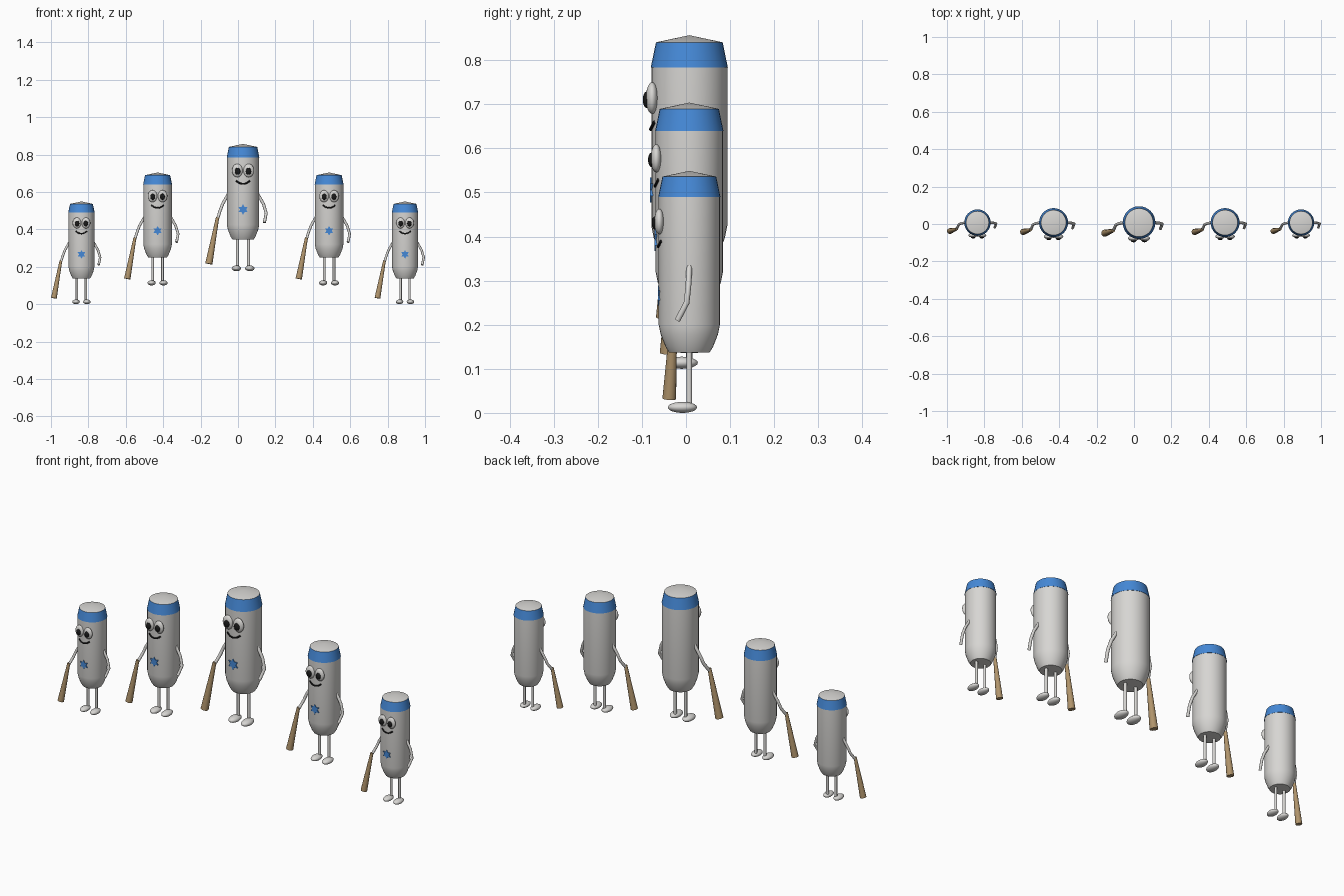
import bpy, bmesh
from math import pi, sin, cos
from mathutils import Vector

if "Cube" in bpy.data.objects:
    bpy.data.objects.remove(bpy.data.objects["Cube"], do_unlink=True)


def material(name, rgb):
    m = bpy.data.materials.new(name)
    m.use_nodes = True
    m.diffuse_color = (*rgb, 1)
    m.node_tree.nodes["Principled BSDF"].inputs["Base Color"].default_value = (*rgb, 1)
    return m


GREY = material("pale grey", (0.68, 0.67, 0.65))
BLUE = material("blue", (0.06, 0.25, 0.68))
BLACK = material("black", (0.01, 0.01, 0.01))
WOOD = material("brown wood", (0.44, 0.30, 0.15))

parts = []


def finish(name, bm, mat, angle=35):
    bmesh.ops.recalc_face_normals(bm, faces=bm.faces)
    mesh = bpy.data.meshes.new(name)
    bm.to_mesh(mesh)
    bm.free()
    mesh.materials.append(mat)
    ob = bpy.data.objects.new(name, mesh)
    bpy.context.collection.objects.link(ob)
    bpy.ops.object.select_all(action='DESELECT')
    ob.select_set(True)
    bpy.context.view_layer.objects.active = ob
    bpy.ops.object.shade_smooth_by_angle(angle=angle * pi / 180)
    parts.append(ob)
    return ob


def lathe(name, profile, mat, sides=32):
    """Spin (radius, z) points about the z axis."""
    bm = bmesh.new()
    verts = [bm.verts.new((r, 0, z)) for r, z in profile]
    edges = [bm.edges.new(p) for p in zip(verts, verts[1:])]
    bmesh.ops.spin(bm, geom=verts + edges, cent=(0, 0, 0), axis=(0, 0, 1),
                   angle=2 * pi, steps=sides, use_merge=True)
    bmesh.ops.remove_doubles(bm, verts=bm.verts, dist=1e-5)
    return finish(name, bm, mat)


def ellipsoid(name, centre, radii, mat):
    bm = bmesh.new()
    bmesh.ops.create_uvsphere(bm, u_segments=20, v_segments=12, radius=1)
    bmesh.ops.scale(bm, vec=radii, verts=bm.verts)
    bmesh.ops.translate(bm, vec=centre, verts=bm.verts)
    return finish(name, bm, mat, 60)


def tube(name, points, radii, mat, sides=12):
    """Sweep a capped circle of varying radius along a path."""
    bm = bmesh.new()
    pts = [Vector(p) for p in points]
    rings = []
    for i, p in enumerate(pts):
        d = pts[min(i + 1, len(pts) - 1)] - pts[max(i - 1, 0)]
        side = d.cross(Vector((0, 1, 0))).normalized()
        up = side.cross(d).normalized()
        rings.append([bm.verts.new(p + radii[i] * (side * cos(a) + up * sin(a)))
                      for a in (2 * pi * k / sides for k in range(sides))])
    for a, b in zip(rings, rings[1:]):
        for k in range(sides):
            n = (k + 1) % sides
            bm.faces.new((a[k], a[n], b[n], b[k]))
    bm.faces.new(rings[0])
    bm.faces.new(rings[-1])
    return finish(name, bm, mat)


# Body and head band with a shallow cone cap
lathe("body", [(0, .136), (.046, .137), (.054, .15), (.065, .178),
               (.0695, .2), (.0695, .49)], GREY)
lathe("head_band", [(.0695, .49), (.0705, .49), (.061, .536)], BLUE)
lathe("cap_top", [(.061, .536), (0, .549)], GREY)

# Paired eyes, pupils, legs and feet
for side, s in (("right", -1), ("left", 1)):
    ellipsoid(side + "_eye", (s * .0245, -.068, .434), (.023, .0115, .029), GREY)
    ellipsoid(side + "_pupil", (s * .0235, -.078, .431), (.012, .007, .015), BLACK)
    tube(side + "_leg", [(s * .024, 0, .015), (s * .024, 0, .145)], [.0065] * 2, GREY)
    ellipsoid(side + "_foot", (s * .029, -.0155, .0125), (.02, .033, .0125), GREY)

# Smile wrapped around the front of the body
smile = []
for i in range(-6, 7):
    a = i / 6 * .43
    smile.append((.0702 * sin(a), -.0702 * cos(a), .377 + .013 * (i / 6) ** 2))
tube("mouth", smile, [.0035] * len(smile), BLACK, 8)

# Six-pointed star plate on the belly
bm = bmesh.new()
rim = []
for k in range(12):
    r = .023 if k % 2 == 0 else .0133
    a = pi / 2 + k * pi / 6
    rim.append(bm.verts.new((r * cos(a), -.0715, .266 + r * sin(a))))
face = bm.faces.new(rim)
ext = bmesh.ops.extrude_face_region(bm, geom=[face])
bmesh.ops.translate(bm, vec=(0, .006, 0),
                    verts=[g for g in ext["geom"] if isinstance(g, bmesh.types.BMVert)])
finish("belly_star", bm, BLUE)

# Arms, and the tapered club held in the right hand
tube("left_arm", [(.064, 0, .332), (.088, -.002, .29), (.1, -.006, .25), (.092, -.027, .21)],
     [.0065] * 4, GREY)
tube("right_arm", [(-.064, 0, .332), (-.088, -.004, .29), (-.1, -.01, .258), (-.111, -.034, .222)],
     [.0065] * 4, GREY)
tube("club", [(-.11, -.034, .232), (-.1475, -.0455, .032)], [.007, .0155], WOOD, 16)

# Place five figures in a row, the tallest in the middle
ROW = [(-.837, 0, 1), (-.43, .1, 1.1), (.027, .176, 1.24), (.487, .1, 1.1), (.893, 0, 1)]
originals = list(parts)
for n, (x, z, s) in enumerate(ROW):
    for ob in originals:
        if n == 0:
            target = ob
        else:
            target = ob.copy()
            target.name = f"{ob.data.name}_{n + 1}"
            bpy.context.collection.objects.link(target)
        target.location = (x, .0075, z)
        target.scale = (s, s, s)
